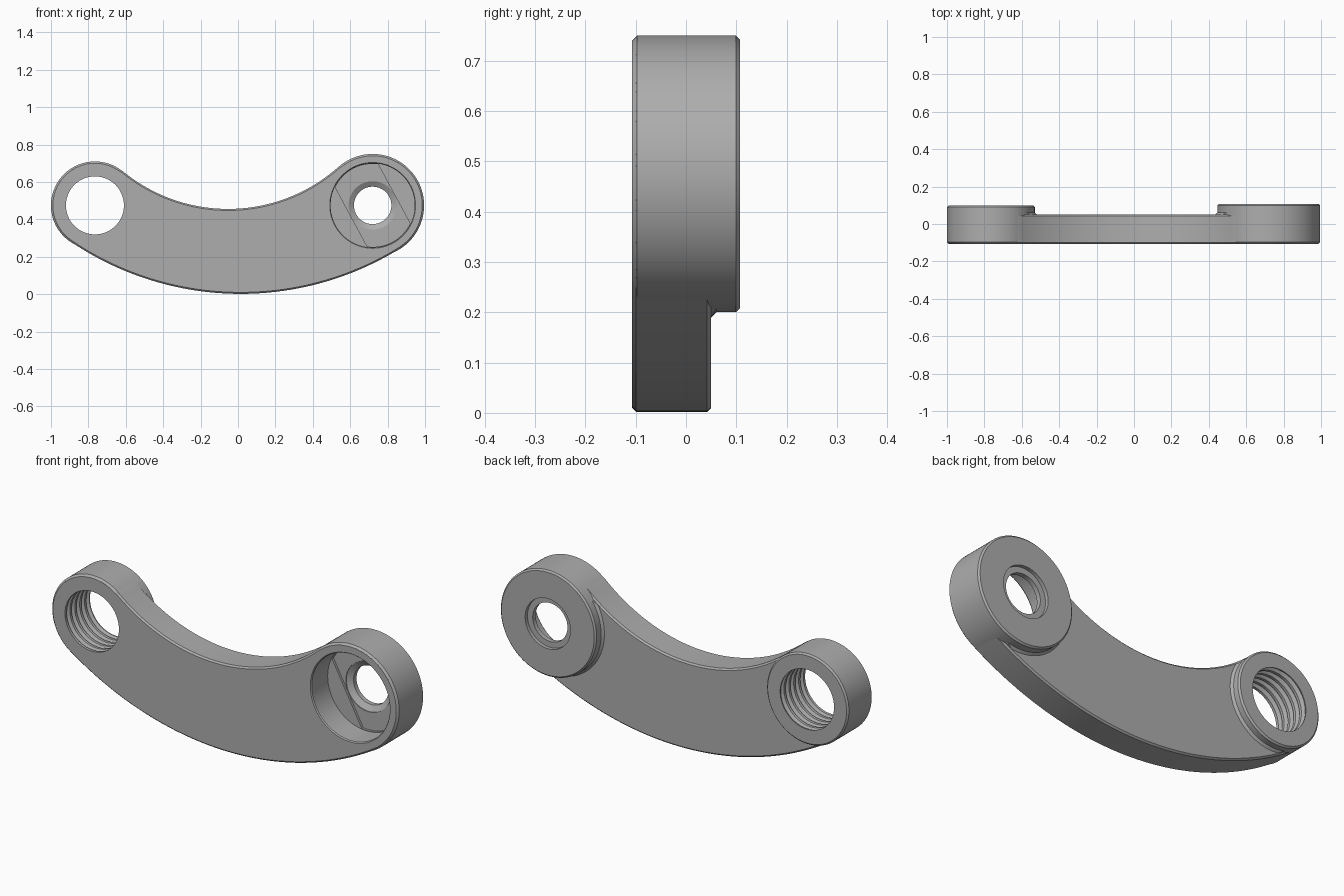
import bpy, bmesh, math
from mathutils import Vector

if "Cube" in bpy.data.objects:
    bpy.data.objects.remove(bpy.data.objects["Cube"])

LEFT, LEFT_R = (-0.765, 0.475), 0.235      # threaded boss
RIGHT, RIGHT_R = (0.72, 0.475), 0.275      # counterbored boss
LOW, LOW_R = (0.0145, 1.622), 1.62         # long arc under the arm
UP, UP_R = (-0.053, 1.342), 0.886          # arc over the arm
FRONT, BACK, CH = -0.107, 0.05, 0.008

grey = bpy.data.materials.new("grey metal")
grey.diffuse_color = (0.42, 0.42, 0.42, 1)
grey.use_nodes = True
grey.node_tree.nodes["Principled BSDF"].inputs["Base Color"].default_value = grey.diffuse_color


def finish(bm, name):
    bmesh.ops.recalc_face_normals(bm, faces=bm.faces)
    me = bpy.data.meshes.new(name)
    bm.to_mesh(me)
    bm.free()
    ob = bpy.data.objects.new(name, me)
    bpy.context.collection.objects.link(ob)
    me.materials.append(grey)
    return ob


def prism(name, pts, y0, y1):
    bm = bmesh.new()
    a = [bm.verts.new((x, y0, z)) for x, z in pts]
    b = [bm.verts.new((x, y1, z)) for x, z in pts]
    bm.faces.new(a)
    bm.faces.new(b)
    for i in range(len(a)):
        j = (i + 1) % len(a)
        bm.faces.new((a[i], a[j], b[j], b[i]))
    return finish(bm, name)


def lathe(name, c, profile, n=96):
    """Solid of revolution about the y axis through c; profile holds (radius, y)."""
    bm = bmesh.new()
    rings = []
    for r, y in profile:
        rings.append([bm.verts.new((c[0] + r * math.cos(2 * math.pi * (i + .5) / n), y,
                                    c[1] + r * math.sin(2 * math.pi * (i + .5) / n))) for i in range(n)])
    bm.faces.new(rings[0])
    bm.faces.new(rings[-1])
    for p, q in zip(rings, rings[1:]):
        for i in range(n):
            j = (i + 1) % n
            bm.faces.new((p[i], p[j], q[j], q[i]))
    return finish(bm, name)


def apply(ob, mod):
    bpy.context.view_layer.objects.active = ob
    bpy.ops.object.modifier_apply(modifier=mod.name)


def boolean(ob, other, op):
    m = ob.modifiers.new("bool", 'BOOLEAN')
    m.operation, m.solver, m.object = op, 'EXACT', other
    apply(ob, m)
    bpy.data.objects.remove(other)


def arc(c, r, a0, a1, n):
    return [(c[0] + r * math.cos(a0 + (a1 - a0) * i / n),
             c[1] + r * math.sin(a0 + (a1 - a0) * i / n)) for i in range(n + 1)]


def angle(a, b):
    return math.atan2(b[1] - a[1], b[0] - a[0])


def outline(d):
    """Arm outline of four tangent arcs, moved inward by d."""
    lo0, lo1 = angle(LOW, LEFT), angle(LOW, RIGHT)
    up0, up1 = angle(UP, RIGHT), angle(UP, LEFT)
    end = d + 0.002
    pts = arc(LOW, LOW_R - d, lo0, lo1, 48)
    pts += arc(RIGHT, RIGHT_R - end, lo1, up0 + math.pi, 40)[1:-1]
    pts += arc(UP, UP_R + d, up0, up1, 48)
    pts += arc(LEFT, LEFT_R - end, up1 + math.pi, lo0 + 2 * math.pi, 40)[1:-1]
    return pts


# curved arm with chamfered rims
body = prism("curved_link_arm", outline(0), FRONT, BACK)
bev = body.modifiers.new("chamfer", 'BEVEL')
bev.width, bev.segments, bev.limit_method, bev.angle_limit = CH, 1, 'ANGLE', math.radians(60)
apply(body, bev)

# raised bosses, each with a small flare where it meets the arm
for c, r, top in ((LEFT, LEFT_R, 0.098), (RIGHT, RIGHT_R, 0.107)):
    flare = lathe("flare", c, [(r + 0.014, 0.042), (r + 0.011, BACK), (r - 0.003, 0.064)])
    boolean(flare, prism("clip", outline(0.009), 0.03, 0.08), 'INTERSECT')
    boolean(body, flare, 'UNION')
    boss = lathe("boss", c, [(r - CH - 0.001, FRONT + 0.001), (r, FRONT + CH + 0.002),
                             (r, top - CH), (r - CH, top)])
    boolean(body, boss, 'UNION')

# threaded hole through the left boss
R, G, PITCH = 0.155, 0.171, 0.04
thread = [(R, -0.13), (R, -0.097)]
for k in range(5):
    y = -0.093 + k * PITCH
    thread += [(R, y), (G, y + 0.011), (G, y + 0.015), (R, y + 0.026)]
thread += [(R, 0.13)]
boolean(body, lathe("thread_cutter", LEFT, thread), 'DIFFERENCE')

# counterbore from the front of the right boss
boolean(body, lathe("counterbore_cutter", RIGHT,
                    [(0.24, -0.122), (0.225, FRONT + 0.006), (0.225, 0.03)]), 'DIFFERENCE')

# shallow step in its floor between two slanted chords
n = Vector((0.88, 0.475)).normalized()
t = Vector((-n.y, n.x))
slot = []
for s in (1, -1):
    h = math.asin(0.13 / 0.222)
    mid = angle((0, 0), t * s)
    slot += arc(RIGHT, 0.222, mid - h, mid + h, 16)
boolean(body, prism("step_cutter", slot, 0.0, 0.042), 'DIFFERENCE')

# through hole, countersunk inside and recessed at the back
boolean(body, lathe("bolt_hole_cutter", RIGHT,
                    [(0.129, 0.02), (0.129, 0.046), (0.1, 0.064), (0.1, 0.088),
                     (0.13, 0.0881), (0.13, 0.13)]), 'DIFFERENCE')

bpy.ops.object.select_all(action='DESELECT')
body.select_set(True)
bpy.context.view_layer.objects.active = body
bpy.ops.object.shade_smooth_by_angle(angle=math.radians(25))
